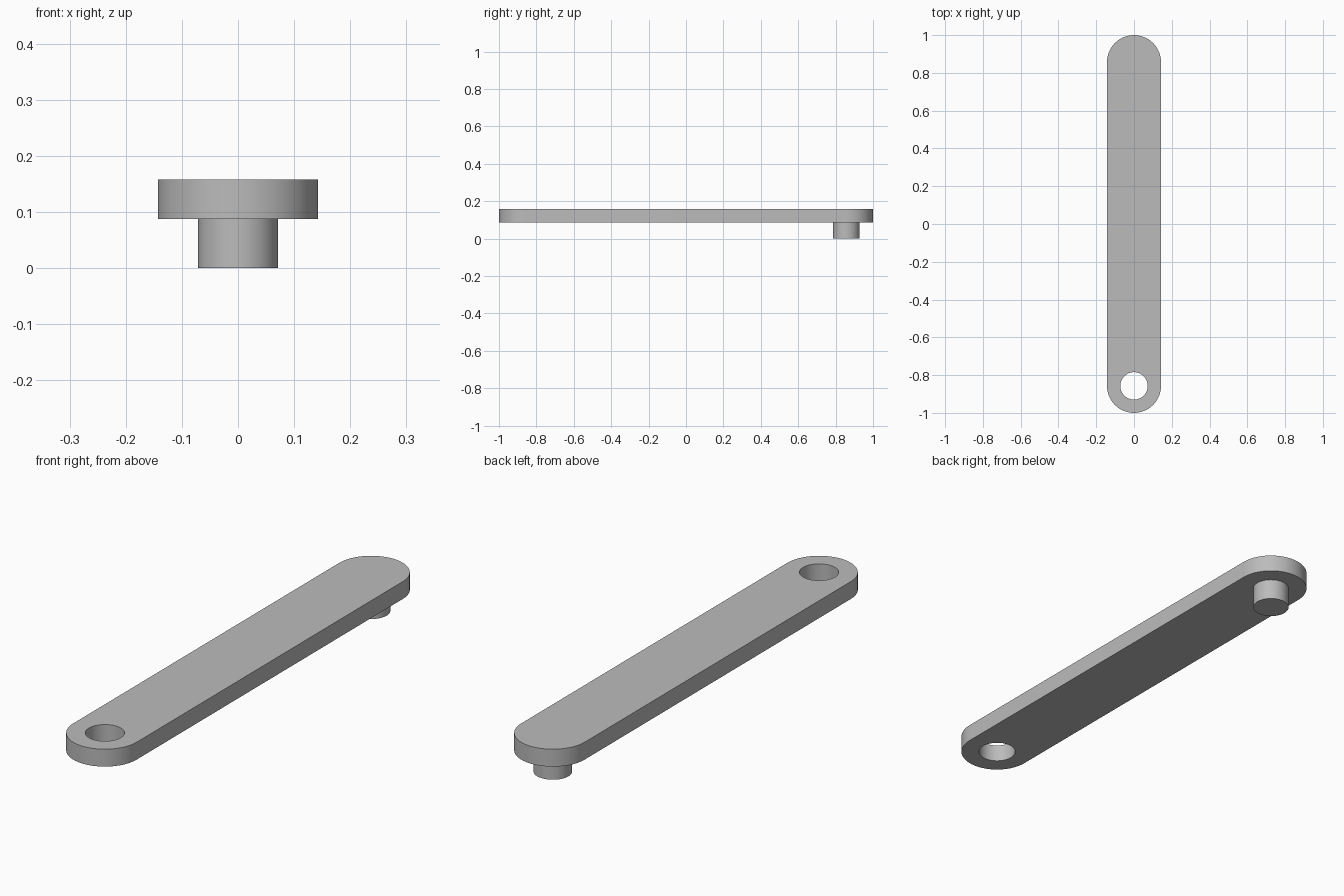
import bpy
import bmesh
from math import cos, sin, pi

if "Cube" in bpy.data.objects:
    bpy.data.objects.remove(bpy.data.objects["Cube"], do_unlink=True)

R_END = 0.143          # rounded end radius
PIVOT = 1 - R_END      # distance of hole and peg from the middle
Z_LOW, Z_TOP = 0.087, 0.158
STEPS = 32             # segments per half circle

grey = bpy.data.materials.new("grey")
grey.use_nodes = True
colour = (0.5, 0.5, 0.5, 1)
grey.diffuse_color = colour
grey.node_tree.nodes["Principled BSDF"].inputs["Base Color"].default_value = colour


def arc(cy, radius, start, sweep, count):
    return [(radius * cos(start + sweep * i / count),
             cy + radius * sin(start + sweep * i / count)) for i in range(count + 1)]


def prism(name, outline, z0, z1):
    """Extrude a flat outline from z0 up to z1."""
    bm = bmesh.new()
    base = bm.faces.new([bm.verts.new((x, y, z0)) for x, y in outline])
    top = bmesh.ops.extrude_face_region(bm, geom=[base])["geom"]
    bmesh.ops.translate(bm, vec=(0, 0, z1 - z0),
                        verts=[g for g in top if isinstance(g, bmesh.types.BMVert)])
    bmesh.ops.recalc_face_normals(bm, faces=bm.faces)
    mesh = bpy.data.meshes.new(name)
    bm.to_mesh(mesh)
    bm.free()
    mesh.materials.append(grey)
    obj = bpy.data.objects.new(name, mesh)
    bpy.context.collection.objects.link(obj)
    return obj


def circle(cy, radius):
    return arc(cy, radius, 0, 2 * pi, 2 * STEPS)[:-1]


# Flat arm with two rounded ends
arm = prism("arm", arc(PIVOT, R_END, 0, pi, STEPS) + arc(-PIVOT, R_END, pi, pi, STEPS),
            Z_LOW, Z_TOP)

# Through hole at the front end
cutter = prism("hole_cutter", circle(-PIVOT, 0.0725), 0, 0.3)
cut = arm.modifiers.new("hole", "BOOLEAN")
cut.operation = "DIFFERENCE"
cut.solver = "EXACT"
cut.object = cutter
bpy.context.view_layer.objects.active = arm
bpy.ops.object.modifier_apply(modifier=cut.name)
bpy.data.objects.remove(cutter, do_unlink=True)

# Peg under the back end
peg = prism("peg", circle(PIVOT, 0.071), 0, Z_LOW)

# Smooth walls with sharp rims
bpy.ops.object.select_all(action="DESELECT")
for obj in (arm, peg):
    obj.select_set(True)
bpy.context.view_layer.objects.active = arm
bpy.ops.object.shade_smooth_by_angle(angle=pi / 6)
